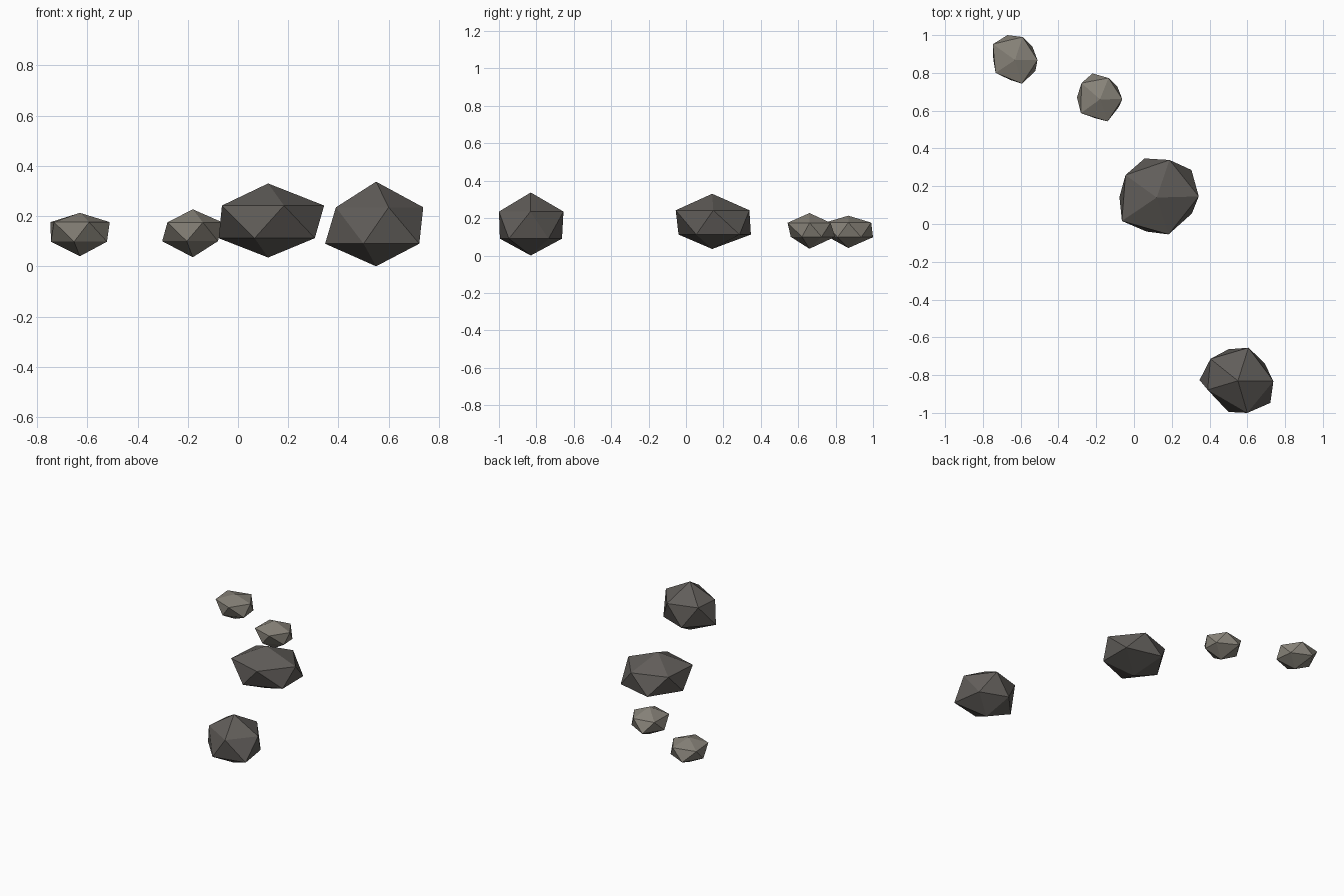
import bpy, bmesh, math

if "Cube" in bpy.data.objects:
    bpy.data.objects.remove(bpy.data.objects["Cube"])


def material(name, rgb):
    m = bpy.data.materials.new(name)
    m.diffuse_color = (*rgb, 1)
    m.use_nodes = True
    m.node_tree.nodes["Principled BSDF"].inputs["Base Color"].default_value = m.diffuse_color
    return m


dark = material("dark stone", (0.119, 0.110, 0.101))
light = material("light stone", (0.240, 0.222, 0.188))


def rock(name, mat, apex, zs, outline):
    """Low-poly icosphere; its ten belt corners are nudged to an uneven outline.
    zs: bottom, lower belt, upper belt, top. outline: corners every 36 degrees,
    alternating upper and lower belt."""
    bm = bmesh.new()
    bmesh.ops.create_icosphere(bm, subdivisions=1, radius=1)
    for v in bm.verts:
        x, y, z = v.co
        if abs(z) > 0.9:
            v.co = (0, 0, zs[3 if z > 0 else 0] - zs[0])
        else:
            i = round(math.degrees(math.atan2(y, x)) / 36) % 10
            px, py = outline[i]
            v.co = (px - apex[0], py - apex[1], zs[2 if z > 0 else 1] - zs[0])
    bmesh.ops.recalc_face_normals(bm, faces=bm.faces)
    me = bpy.data.meshes.new(name)
    bm.to_mesh(me)
    bm.free()
    me.materials.append(mat)
    ob = bpy.data.objects.new(name, me)
    ob.location = (*apex, zs[0])
    bpy.context.collection.objects.link(ob)


# two large dark rocks
rock("front_rock", dark, (0.55, -0.83), (0.0, 0.09, 0.235, 0.337),
     [(.738, -.832), (.69, -.735), (.606, -.655), (.50, -.663), (.405, -.714),
      (.347, -.826), (.39, -.878), (.50, -.995), (.60, -1.0), (.722, -.947)])
rock("middle_rock", dark, (0.12, 0.14), (0.035, 0.112, 0.242, 0.33),
     [(.343, .146), (.304, .286), (.188, .339), (.056, .347), (-.045, .259),
      (-.077, .143), (-.064, .016), (.066, -.04), (.183, -.055), (.306, .055)])

# two small light rocks
rock("small_rock", light, (-0.18, 0.66), (0.036, 0.10, 0.175, 0.227),
     [(-.062, .661), (-.087, .725), (-.135, .773), (-.22, .797), (-.278, .746),
      (-.302, .67), (-.281, .587), (-.204, .56), (-.14, .543), (-.08, .62)])
rock("back_rock", light, (-0.63, 0.868), (0.04, 0.098, 0.176, 0.213),
     [(-.511, .868), (-.537, .937), (-.59, .99), (-.67, 1.0), (-.747, .952),
      (-.745, .873), (-.733, .80), (-.653, .762), (-.593, .743), (-.522, .81)])
